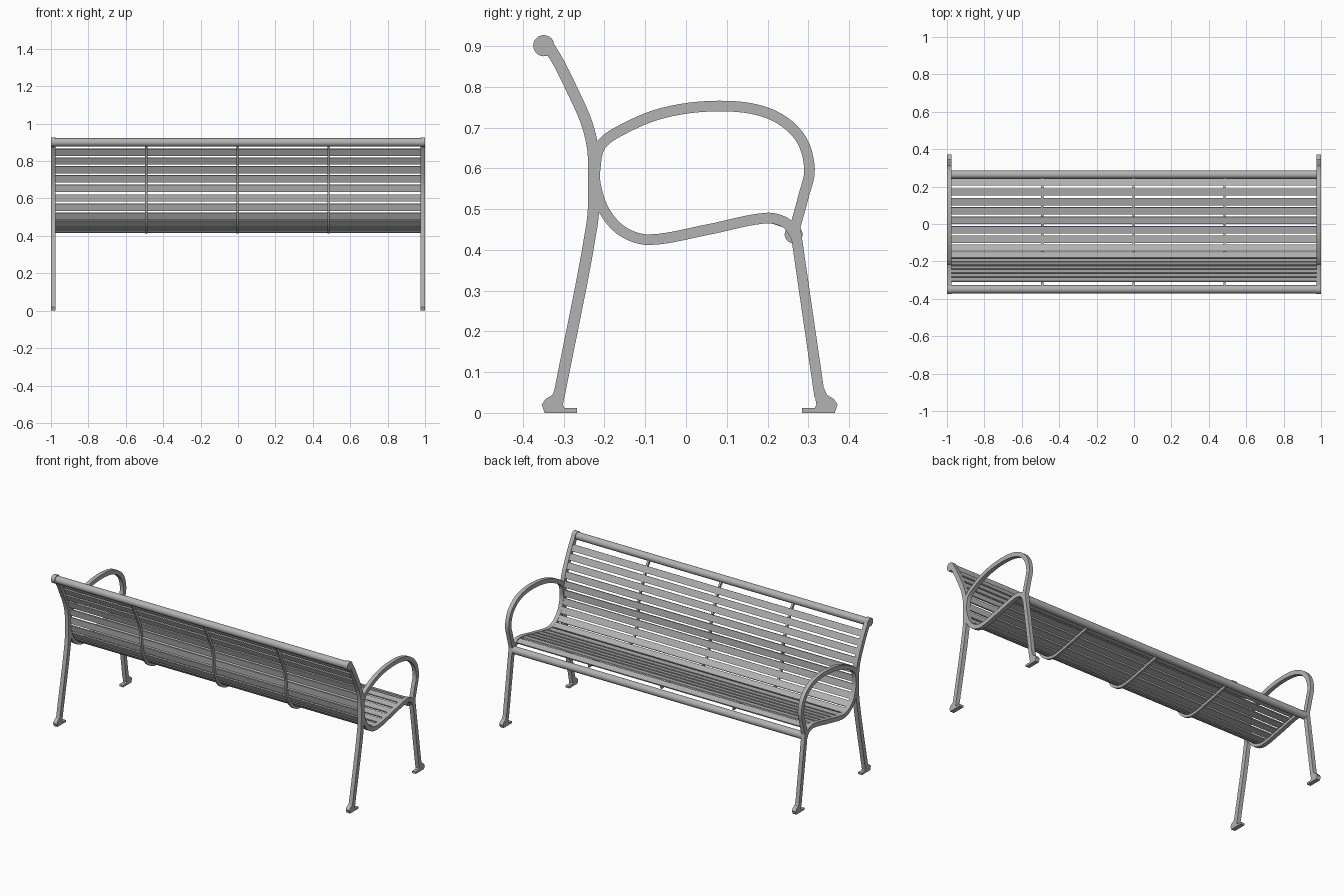
import bpy
import bmesh
import math
from mathutils import Vector
from mathutils.geometry import interpolate_bezier

if "Cube" in bpy.data.objects:
    bpy.data.objects.remove(bpy.data.objects["Cube"], do_unlink=True)

HALF = 1.0          # half the bench length
FRAME = 0.025       # thickness of the end frames
INNER = HALF - FRAME

steel = bpy.data.materials.new("grey_steel")
steel.use_nodes = True
COLOUR = (0.45, 0.45, 0.45, 1)
steel.diffuse_color = COLOUR
steel.node_tree.nodes["Principled BSDF"].inputs["Base Color"].default_value = COLOUR


def smooth_path(points, steps=6):
    """Rounded path through a few (y, z) points."""
    pts = [Vector((0, y, z)) for y, z in points]
    ends = [pts[0] * 2 - pts[1]] + pts + [pts[-1] * 2 - pts[-2]]
    path = [pts[0]]
    for a, b, c, d in zip(ends, ends[1:], ends[2:], ends[3:]):
        reach = (c - b).length / 3
        h1 = b + (c - a).normalized() * reach
        h2 = c - (d - b).normalized() * reach
        path += interpolate_bezier(b, h1, h2, c, steps + 1)[1:]
    return path


def normal_at(path, i):
    t = (path[min(i + 1, len(path) - 1)] - path[max(i - 1, 0)]).normalized()
    return Vector((0, t.z, -t.y))


def ribbon(path, low, high):
    """Outline of a band between two offsets from a path."""
    sides = [[p + normal_at(path, i) * off for i, p in enumerate(path)]
             for off in (low, high)]
    return sides[0] + sides[1][::-1]


def disc(y, z, radius, sides=24):
    return [Vector((0, y + radius * math.cos(math.tau * i / sides),
                    z + radius * math.sin(math.tau * i / sides)))
            for i in range(sides)]


def prism(name, outlines, x0, x1):
    """Extrude side outlines along x into one object."""
    bm = bmesh.new()
    for outline in outlines:
        face = bm.faces.new([bm.verts.new((x0, p.y, p.z)) for p in outline])
        new = bmesh.ops.extrude_face_region(bm, geom=[face], use_keep_orig=True)
        moved = [v for v in new["geom"] if isinstance(v, bmesh.types.BMVert)]
        bmesh.ops.translate(bm, verts=moved, vec=(x1 - x0, 0, 0))
    bmesh.ops.recalc_face_normals(bm, faces=bm.faces)
    mesh = bpy.data.meshes.new(name)
    bm.to_mesh(mesh)
    bm.free()
    mesh.materials.append(steel)
    obj = bpy.data.objects.new(name, mesh)
    bpy.context.collection.objects.link(obj)
    bpy.ops.object.select_all(action="DESELECT")
    obj.select_set(True)
    bpy.context.view_layer.objects.active = obj
    bpy.ops.object.shade_smooth_by_angle(angle=math.radians(32))
    return obj


# Centre lines of the cast end frame
back_leg = smooth_path([(-.312, .04), (-.231, .46), (-.226, .58),
                        (-.229, .65), (-.245, .715), (-.283, .80),
                        (-.313, .86), (-.340, .905)])
front_leg = smooth_path([(.328, .04), (.267, .46)])
arm_rest = smooth_path([(-.224, .59), (-.213, .65), (-.175, .685),
                        (-.06, .735), (.08, .753), (.20, .736),
                        (.277, .68), (.303, .60), (.288, .53), (.266, .45)])
seat_bend = smooth_path([(.272, .43), (.245, .466), (.195, .478), (.05, .449),
                         (-.09, .425), (-.155, .445), (-.20, .495),
                         (-.222, .56), (-.224, .61)])

# Feet: rounded heel with a thin toe plate pointing under the bench
foot = [(.285, 0), (.365, 0), (.372, .02), (.363, .034), (.346, .044),
        (.339, .06), (.313, .06), (.320, .02), (.316, .012), (.285, .012)]
front_foot = [Vector((0, y, z)) for y, z in foot]
back_foot = [Vector((0, .018 - y, z)) for y, z in foot]

frame_parts = [ribbon(back_leg, -.014, .014), ribbon(front_leg, -.013, .013),
               ribbon(arm_rest, -.013, .013), ribbon(seat_bend, -.013, .013),
               front_foot, back_foot, disc(-.349, .901, .026)]
for side, x in (("right", -HALF), ("left", INNER)):
    prism(side + "_end_frame", frame_parts, x, x + FRAME)

# Tubes along the front edge and the top of the back
prism("front_tube", [disc(.264, .438, .022)], -INNER, INNER)
prism("top_tube", [disc(-.349, .900, .022)], -INNER, INNER)

# Seat and back surface line shared by slats and straps
surface = smooth_path([(.245, .466), (.195, .478), (.05, .449),
                       (-.09, .425), (-.155, .445), (-.20, .495),
                       (-.224, .57), (-.229, .65), (-.245, .715),
                       (-.283, .80), (-.313, .86), (-.335, .89)], 10)


def point_at(distance):
    for a, b in zip(surface, surface[1:]):
        step = (b - a).length
        if distance <= step:
            return a.lerp(b, distance / step)
        distance -= step
    return surface[-1]


# Flat slats evenly spaced along the surface line
length = sum((b - a).length for a, b in zip(surface, surface[1:]))
PITCH, WIDTH = 0.0515, 0.039
slats = []
for i in range(int((length - .02) / PITCH)):
    start = i * PITCH + .004
    edge = [point_at(start), point_at(start + WIDTH)]
    slats.append(ribbon(edge, .003, .011))
prism("slats", slats, -INNER, INNER)

# Thin straps under the slats
for name, x in (("right", -.49), ("middle", -.003), ("left", .484)):
    prism(name + "_strap", [ribbon(surface, -.012, .004)], x - .006, x + .006)
